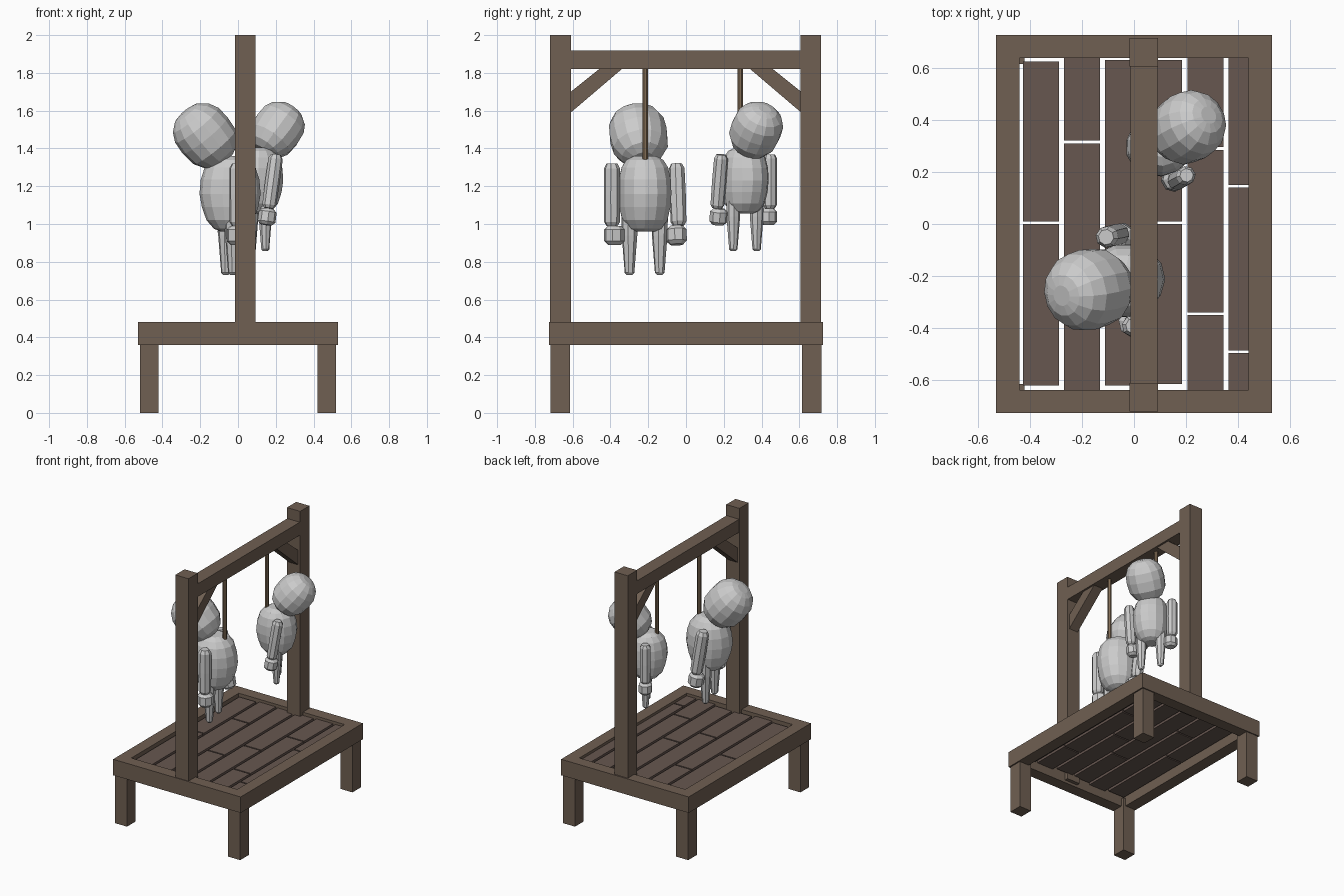
import bpy, bmesh, math
from mathutils import Matrix, Vector

if "Cube" in bpy.data.objects:
    bpy.data.objects.remove(bpy.data.objects["Cube"])


def material(name, rgb):
    m = bpy.data.materials.new(name)
    m.diffuse_color = (*rgb, 1)
    m.use_nodes = True
    m.node_tree.nodes["Principled BSDF"].inputs["Base Color"].default_value = m.diffuse_color
    return m


WOOD = material("dark_wood", (0.16, 0.115, 0.085))
PLANK = material("plank_wood", (0.135, 0.095, 0.08))
ROPE = material("rope_fibre", (0.22, 0.15, 0.09))


def finish(name, bm, mat=None, matrix=Matrix()):
    bmesh.ops.recalc_face_normals(bm, faces=bm.faces)
    me = bpy.data.meshes.new(name)
    bm.to_mesh(me)
    bm.free()
    ob = bpy.data.objects.new(name, me)
    bpy.context.collection.objects.link(ob)
    ob.matrix_world = matrix
    if mat:
        me.materials.append(mat)
    return ob


def box(name, x, y, z, mat):
    bm = bmesh.new()
    bmesh.ops.create_cube(bm, size=1)
    for v in bm.verts:
        v.co = [a + (b - a) * (c + 0.5) for (a, b), c in zip((x, y, z), v.co)]
    return finish(name, bm, mat)


def loft(name, rings, sides, matrix, mat=None):
    """Stack of elliptical rings: (z, rx, ry, x offset)."""
    bm = bmesh.new()
    loops = []
    for z, rx, ry, ox in rings:
        loops.append([bm.verts.new((ox + rx * math.cos(a), ry * math.sin(a), z))
                      for a in ((i + 0.5) * math.tau / sides for i in range(sides))])
    for lo, hi in zip(loops, loops[1:]):
        for i in range(sides):
            j = (i + 1) % sides
            bm.faces.new((lo[i], lo[j], hi[j], hi[i]))
    bm.faces.new(loops[0])
    bm.faces.new(loops[-1])
    return finish(name, bm, mat, matrix)


# Platform frame
for n, s in (("left", -1), ("right", 1)):
    box(f"frame_{n}", sorted((s * 0.44, s * 0.53)), (-0.725, 0.725), (0.36, 0.48), WOOD)
for n, s in (("front", -1), ("back", 1)):
    box(f"frame_{n}", (-0.44, 0.44), sorted((s * 0.637, s * 0.725)), (0.36, 0.48), WOOD)

# Platform legs
for sx in (-1, 1):
    for sy in (-1, 1):
        box("platform_leg", sorted((sx * 0.42, sx * 0.52)),
            sorted((sy * 0.615, sy * 0.717)), (0, 0.42), WOOD)

# Deck planks: y range and joints of each row
rows = [(-0.62, 0.625, [0.005]), (-0.66, 0.66, [0.315]), (-0.62, 0.63, [-0.2]),
        (-0.615, 0.63, [0.005]), (-0.66, 0.66, [0.29, -0.345]), (-0.66, 0.66, [0.145, -0.49])]
for i, (y0, y1, joints) in enumerate(rows):
    x0 = -0.427 + 0.158 * i
    cuts = [y0 - 0.005] + sorted(joints) + [y1 + 0.005]
    for a, b in zip(cuts, cuts[1:]):
        box("deck_plank", (x0, min(x0 + 0.138, 0.46)), (a + 0.005, b - 0.005), (0.425, 0.46), PLANK)

# Posts and crossbeam
box("front_post", (-0.017, 0.093), (-0.72, -0.61), (0.38, 2), WOOD)
box("back_post", (-0.017, 0.093), (0.605, 0.715), (0.38, 2), WOOD)
box("crossbeam", (-0.014, 0.09), (-0.62, 0.615), (1.82, 1.918), WOOD)

# Diagonal braces
for n, s in (("front", -1), ("back", 1)):
    bm = bmesh.new()
    pts = [(0.61, 1.59), (0.34, 1.82), (0.34, 1.83), (0.46, 1.83), (0.46, 1.82), (0.61, 1.70)]
    f = bm.faces.new([bm.verts.new((0.0, s * y, z)) for y, z in pts])
    r = bmesh.ops.extrude_face_region(bm, geom=[f])
    bmesh.ops.translate(bm, vec=(0.076, 0, 0),
                        verts=[v for v in r["geom"] if isinstance(v, bmesh.types.BMVert)])
    finish(f"{n}_brace", bm, WOOD)

# Doll profiles
BODY = [(-0.2, .05, .055, 0), (-0.185, .085, .09, 0), (-0.14, .125, .122, 0), (-0.07, .15, .138, 0),
        (0.0, .163, .142, 0), (0.075, .156, .14, 0), (0.14, .135, .125, 0),
        (0.18, .1, .1, 0), (0.2, .06, .06, 0)]
HEAD = [(-.168, .06, .06, 0), (-.14, .11, .11, 0), (-.08, .145, .148, 0), (0, .153, .156, 0),
        (.07, .147, .15, 0), (.12, .122, .125, 0), (.155, .08, .08, 0), (.165, .04, .04, 0)]
ARM = [(-.165, .03, .03, 0), (-.145, .043, .042, 0), (0, .045, .044, 0),
       (.14, .045, .042, 0), (.165, .03, .03, 0)]
HAND = [(-.05, .035, .035, 0), (-.03, .055, .055, 0), (.03, .055, .055, 0), (.05, .035, .035, 0)]
LEG = [(-.43, .014, .014, 0), (-.418, .024, .026, 0), (-.22, .04, .042, 0), (-.12, .042, .044, 0)]


def doll(tag, pos, turn, scale, rope_xy, rope_end):
    base = (Matrix.Translation(pos) @ Matrix.Rotation(math.radians(turn), 4, 'Z')
            @ Matrix.Scale(scale, 4))

    def at(x, y, z, pitch=0):
        return base @ Matrix.Translation((x, y, z)) @ Matrix.Rotation(math.radians(pitch), 4, 'Y')

    loft(f"{tag}_body", BODY, 14, base)
    loft(f"{tag}_head", HEAD, 14, at(0.137, 0.003, 0.31, 40))
    for n, s, pitch, hx in (("left", 1, 0, 0.0), ("right", -1, 9, -0.03)):
        loft(f"{tag}_{n}_arm", ARM, 8, at(0, s * 0.178, -0.005, pitch))
        loft(f"{tag}_{n}_hand", HAND, 8, at(hx, s * 0.165, -0.22, pitch))
        loft(f"{tag}_{n}_leg", LEG, 8, at(0.005, s * 0.082, 0))
    # Rope
    loft(f"{tag}_rope", [(rope_end, .015, .015, 0), (1.83, .015, .015, 0)], 8,
         Matrix.Translation((*rope_xy, 0)), ROPE)


doll("large_doll", (-0.042, -0.218, 1.16), 193, 1.0, (0.04, -0.216), 1.3)
doll("small_doll", (0.105, 0.31, 1.23), 30, 0.87, (0.04, 0.287), 1.34)
